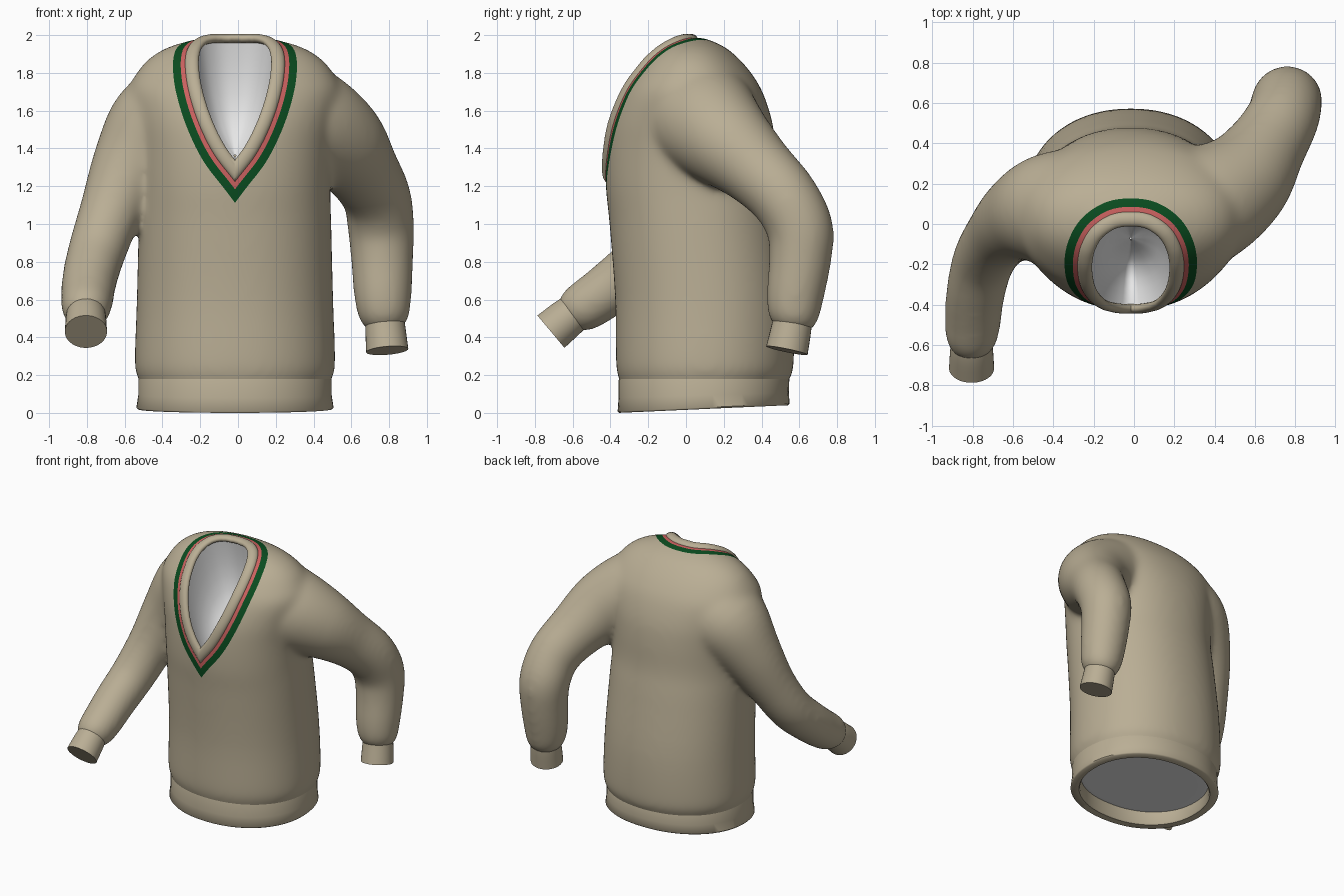
import bpy, bmesh, math
from mathutils import Vector
from mathutils.bvhtree import BVHTree

if "Cube" in bpy.data.objects:
    bpy.data.objects.remove(bpy.data.objects["Cube"])

CX = -0.016           # symmetry plane of torso and neck


def material(name, rgb):
    m = bpy.data.materials.new(name)
    m.diffuse_color = (*rgb, 1)
    m.use_nodes = True
    m.node_tree.nodes["Principled BSDF"].inputs["Base Color"].default_value = m.diffuse_color
    return m


KNIT = material("beige knit", (0.49, 0.425, 0.30))
GREEN = material("green stripe", (0.003, 0.072, 0.014))
PINK = material("pink stripe", (0.60, 0.12, 0.115))
WHITE = material("white lining", (1.0, 1.0, 1.0))


def curve(points, n=6):
    """Catmull-Rom through points of any dimension."""
    p = [Vector(q) for q in points]
    p = [2 * p[0] - p[1]] + p + [2 * p[-1] - p[-2]]
    out = []
    for a, b, c, d in zip(p, p[1:], p[2:], p[3:]):
        for i in range(n):
            t = i / n
            out.append(0.5 * (2 * b + (c - a) * t + (2 * a - 5 * b + 4 * c - d) * t * t
                              + (3 * b - a - 3 * c + d) * t ** 3))
    return out + [p[-2]]


def loft(bm, rings, caps=True):
    vs = [[bm.verts.new(c) for c in r] for r in rings]
    n = len(vs[0])
    for a, b in zip(vs, vs[1:]):
        for i in range(n):
            bm.faces.new((a[i], a[(i + 1) % n], b[(i + 1) % n], b[i]))
    if caps:
        bm.faces.new(vs[0][::-1])
        bm.faces.new(vs[-1])


def tube(path, sides=32):
    """Round rings along (x, y, z, radius) points."""
    c = [p.to_3d() for p in path]
    rings, old, u = [], None, None
    for i, p in enumerate(path):
        t = (c[min(i + 1, len(c) - 1)] - c[max(i - 1, 0)]).normalized()
        u = t.orthogonal().normalized() if old is None else old.rotation_difference(t) @ u
        w = t.cross(u)
        rings.append([c[i] + p[3] * (u * math.cos(a) + w * math.sin(a))
                      for a in (math.tau * k / sides for k in range(sides))])
        old = t
    return rings


def section(z, hw, yf, yb, n=72, power=2.15, tilt=0.0):
    """Rounded torso cross-section from half width, front and back."""
    ring, e = [], 2 / power
    for k in range(n):
        a = math.tau * k / n
        x = math.copysign(abs(math.cos(a)) ** e, math.cos(a)) * hw
        y = math.copysign(abs(math.sin(a)) ** e, math.sin(a)) * (yb - yf) / 2 + (yb + yf) / 2
        ring.append(Vector((CX + x, y, z + tilt * (y + 0.36))))
    return ring


def finish(bm, name, mats, angle=40, recalc=True):
    if recalc:
        bmesh.ops.recalc_face_normals(bm, faces=bm.faces[:])
    me = bpy.data.meshes.new(name)
    for f in bm.faces:
        f.smooth = True
    bm.to_mesh(me)
    bm.free()
    for m in mats:
        me.materials.append(m)
    me.set_sharp_from_angle(angle=math.radians(angle))
    ob = bpy.data.objects.new(name, me)
    bpy.context.collection.objects.link(ob)
    return ob


# Torso and both sleeves, fused into one knitted skin
bm = bmesh.new()
torso = [(0.10, 0.495, -0.335, 0.525), (0.17, 0.505, -0.35, 0.54), (0.25, 0.53, -0.37, 0.57),
         (0.6, 0.52, -0.375, 0.565), (1.0, 0.51, -0.405, 0.515), (1.2, 0.505, -0.425, 0.485),
         (1.4, 0.515, -0.425, 0.475), (1.55, 0.54, -0.405, 0.455), (1.7, 0.565, -0.35, 0.405),
         (1.8, 0.52, -0.287, 0.345), (1.88, 0.45, -0.222, 0.275), (1.94, 0.345, -0.152, 0.20),
         (1.987, 0.18, -0.06, 0.095)]
loft(bm, [section(*s) for s in curve(torso, 4)])
sleeve_a = [(-0.25, 0.06, 1.57, 0.32), (-0.42, 0.07, 1.50, 0.285), (-0.56, 0.03, 1.31, 0.218),
            (-0.67, -0.06, 1.07, 0.17), (-0.745, -0.18, 0.86, 0.155), (-0.785, -0.34, 0.71, 0.147),
            (-0.797, -0.47, 0.61, 0.14), (-0.805, -0.57, 0.545, 0.128), (-0.805, -0.63, 0.50, 0.09)]
sleeve_b = [(0.22, 0.06, 1.57, 0.32), (0.38, 0.11, 1.53, 0.295), (0.54, 0.22, 1.43, 0.25),
            (0.655, 0.38, 1.285, 0.2), (0.735, 0.52, 1.14, 0.182), (0.757, 0.603, 0.98, 0.177),
            (0.763, 0.605, 0.82, 0.166), (0.767, 0.578, 0.62, 0.153), (0.775, 0.568, 0.50, 0.132),
            (0.78, 0.56, 0.44, 0.09)]
for s in (sleeve_a, sleeve_b):
    loft(bm, tube(curve(s, 5)))
raw = finish(bm, "sweater_base", [KNIT])
mod = raw.modifiers.new("fuse", 'REMESH')
mod.mode, mod.voxel_size = 'VOXEL', 0.017
mod = raw.modifiers.new("relax", 'SMOOTH')
mod.factor, mod.iterations = 0.5, 30
ev = raw.evaluated_get(bpy.context.evaluated_depsgraph_get())
bm = bmesh.new()
bm.from_mesh(ev.to_mesh())
bpy.data.objects.remove(raw)
bmesh.ops.bisect_plane(bm, geom=bm.verts[:] + bm.edges[:] + bm.faces[:], dist=1e-5,
                       plane_co=(CX, 0, 0), plane_no=(1, 0, 0))

# Half neckline (offset from the centre, y, z), laid onto the skin
neck = [(-0.1, 0.045, 1.985), (0, 0.06, 1.985), (0.1, 0.045, 1.985), (0.19, -0.015, 1.965),
        (0.242, -0.10, 1.92), (0.258, -0.19, 1.84), (0.245, -0.28, 1.72), (0.195, -0.36, 1.55),
        (0.112, -0.40, 1.375), (0.0, -0.42, 1.225), (-0.11, -0.43, 1.08)]
tree = BVHTree.FromBMesh(bm)
line, norms = [], []
for p in curve(neck, 5):
    co, no, _, _ = tree.find_nearest(p + Vector((CX, 0, 0)))
    line.append(co - Vector((CX, 0, 0)))
    norms.append(no)


def neck_distance(co):
    """Signed distance from the neckline, negative inside the opening."""
    p = Vector((abs(co.x - CX), co.y, co.z))
    best, sign = 9.0, 1
    for a, b in zip(line, line[1:]):
        t = b - a
        k = max(0.0, min(1.0, (p - a).dot(t) / max(t.length_squared, 1e-12)))
        w = p - (a + t * k)
        if w.length < best:
            best = w.length
            cr = t.x * (0.8 * w.y + 0.6 * w.z) - (0.8 * t.y + 0.6 * t.z) * w.x
            sign = 1 if cr >= 0 else -1
    return best * sign


# Cut stripe edges and neck hole into the skin
dist = bm.verts.layers.float.new("neck")
for v in bm.verts:
    near = v.co.z > 1.0 and v.co.y < 0.28 and abs(v.co.x - CX) < 0.42
    v[dist] = neck_distance(v.co) if near else 1.0
HOLE, S0, S1, S2 = -0.025, 0.0, 0.025, 0.068
for level in (HOLE, S0, S1, S2):
    new = []
    for e in bm.edges[:]:
        a, b = e.verts
        da, db = a[dist] - level, b[dist] - level
        if da * db < 0 and abs(da - db) < 0.2:
            v = bmesh.utils.edge_split(e, a, da / (da - db))[1]
            v[dist] = level
            new.append(v)
    bmesh.ops.connect_verts(bm, verts=new)
bm.normal_update()
hole = []
for f in bm.faces:
    d = sum(v[dist] for v in f.verts) / len(f.verts)
    if d < HOLE:
        hole.append(f)
    elif S0 < d < S1:
        f.material_index = 2
    elif S1 < d < S2:
        f.material_index = 1
    elif f.normal.z < -0.7 and f.calc_center_median().z < 0.17:
        f.material_index = 3
bmesh.ops.delete(bm, geom=hole, context='FACES')
finish(bm, "sweater_body", [KNIT, GREEN, PINK, WHITE], 75, False)

# Ribbed collar: oval rim along the neckline, mitred at the V and mirrored
bm = bmesh.new()
tangents = [(line[min(i + 1, len(line) - 1)] - line[max(i - 1, 0)]).normalized()
            for i in range(len(line))]
mid = len(line) // 2
flip = 1 if tangents[mid].cross(norms[mid]).x < 0 else -1
loops, middle = [], []
for p, t, n in zip(line, tangents, norms):
    b = t.cross(n).normalized() * flip
    c = p + b * 0.035 - n * 0.006
    middle.append(c - n * 0.01)
    loops.append([c + b * 0.037 * math.cos(a) + n * 0.024 * math.sin(a) + Vector((CX, 0, 0))
                  for a in (math.tau * k / 20 for k in range(20))])
loft(bm, loops, caps=False)
bmesh.ops.bisect_plane(bm, geom=bm.verts[:] + bm.edges[:] + bm.faces[:], dist=1e-5,
                       plane_co=(CX, 0, 0), plane_no=(1, 0, 0), clear_inner=True)
copy = bmesh.ops.duplicate(bm, geom=bm.verts[:] + bm.edges[:] + bm.faces[:])["geom"]
for v in copy:
    if isinstance(v, bmesh.types.BMVert):
        v.co.x = 2 * CX - v.co.x
bmesh.ops.remove_doubles(bm, verts=bm.verts[:], dist=1e-4)
finish(bm, "collar", [KNIT], 50)

# White lining: a bowl sinking from the neckline into the torso
half = [p for p in middle if p.x > 0.004]
rim = half + [Vector((-p.x, p.y, p.z)) for p in reversed(half)]
core, sink = Vector((0, -0.19, 1.66)), Vector((0, 0.12, -0.30))
bm = bmesh.new()
loft(bm, [[core + (p - core) * r + sink * (1 - r ** 4) + Vector((CX, 0, 0)) for p in rim]
          for r in (1, 0.97, 0.92, 0.85, 0.75, 0.6, 0.45, 0.3, 0.15, 0.02)], caps=False)
bm.normal_update()
if sum((f.normal.z * f.calc_area() for f in bm.faces)) < 0:
    bmesh.ops.reverse_faces(bm, faces=bm.faces[:])
finish(bm, "lining", [WHITE], 180, False)

# Hem band: outer wall, rim and inner wall
bm = bmesh.new()
hem = [(0.22, 0.495, -0.34, 0.53, 0), (0.17, 0.512, -0.357, 0.547, 0.01),
       (0.08, 0.512, -0.357, 0.545, 0.03), (0.008, 0.522, -0.362, 0.548, 0.045),
       (0.0, 0.515, -0.355, 0.54, 0.045), (0.0, 0.465, -0.307, 0.492, 0.045),
       (0.01, 0.458, -0.30, 0.485, 0.045), (0.125, 0.45, -0.295, 0.48, 0)]
loft(bm, [section(*s[:4], tilt=s[4]) for s in hem], caps=False)
finish(bm, "hem_band", [KNIT], 50)

# Cuffs: short closed tubes
for name, path in (("cuff_front", [(-0.805, -0.56, 0.555, 0.095), (-0.805, -0.625, 0.505, 0.106),
                                   (-0.805, -0.715, 0.43, 0.112)]),
                   ("cuff_back", [(0.775, 0.568, 0.53, 0.10), (0.78, 0.558, 0.45, 0.106),
                                  (0.79, 0.534, 0.33, 0.112)])):
    bm = bmesh.new()
    loft(bm, tube(curve(path, 4)))
    finish(bm, name, [KNIT], 40)
